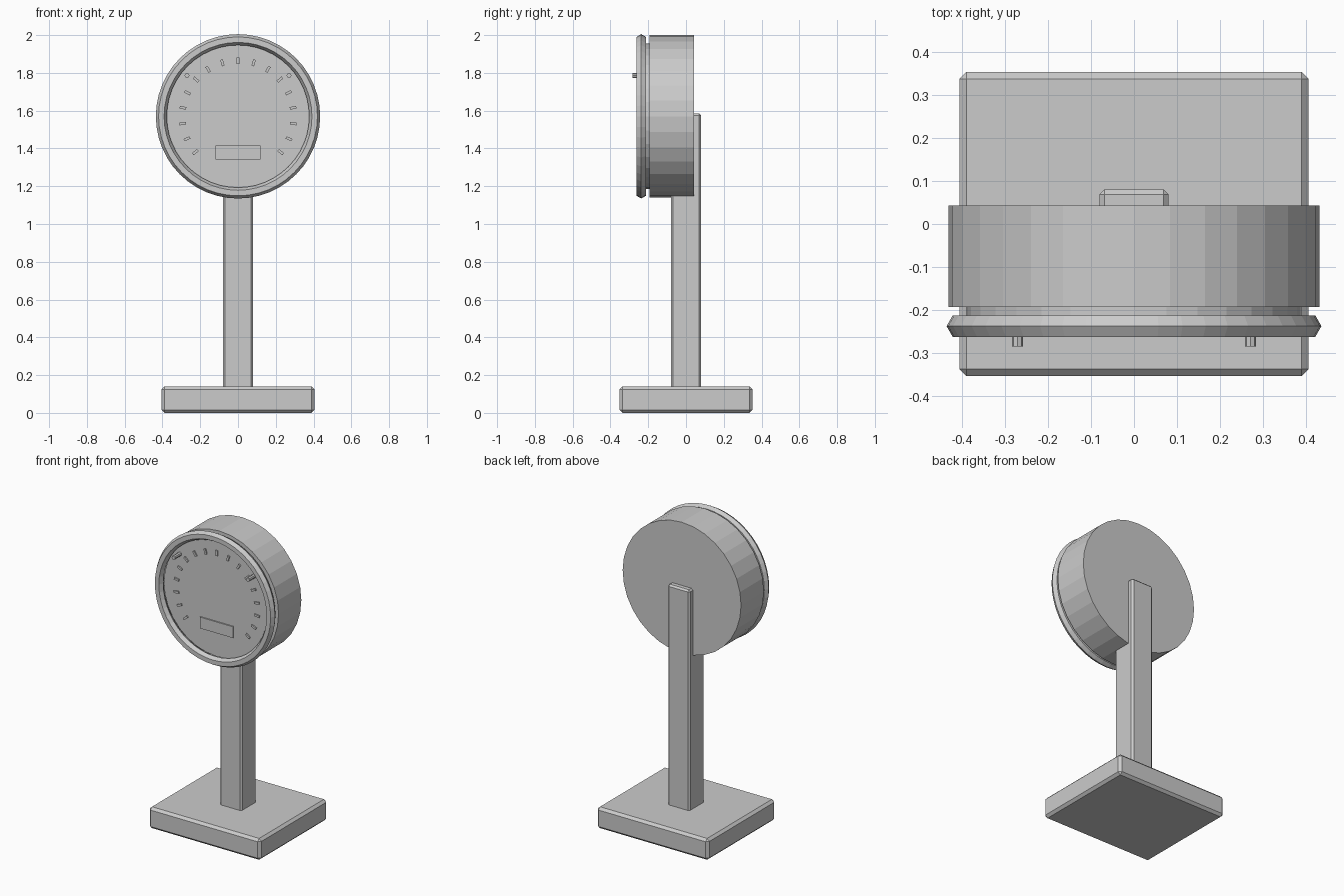
import bpy
import math
from mathutils import Matrix, Vector

cube = bpy.data.objects.get("Cube")
if cube:
    bpy.data.objects.remove(cube, do_unlink=True)

grey = bpy.data.materials.new("plain grey")
grey.use_nodes = True
grey.diffuse_color = (0.6, 0.6, 0.6, 1)
grey.node_tree.nodes["Principled BSDF"].inputs["Base Color"].default_value = (0.6, 0.6, 0.6, 1)

CENTRE = Vector((0, 0, 1.57))


def finish(name, bevel=0):
    ob = bpy.context.object
    ob.name = name
    ob.data.materials.append(grey)
    if bevel:
        mod = ob.modifiers.new("Bevel", "BEVEL")
        mod.width = bevel
        mod.segments = 1
    return ob


def box(name, centre, size, bevel=0, angle=0):
    bpy.ops.mesh.primitive_cube_add(size=1, location=centre, rotation=(0, -angle, 0))
    ob = bpy.context.object
    ob.data.transform(Matrix.Diagonal((*size, 1)))
    return finish(name, bevel)


def disc(name, radius, back, front, x=0, z=CENTRE.z, sides=32):
    bpy.ops.mesh.primitive_cylinder_add(
        vertices=sides, radius=radius, depth=back - front,
        location=(x, (back + front) / 2, z), rotation=(math.pi / 2, 0, 0))
    return finish(name)


# Stand
box("base", (0, 0, 0.07), (0.81, 0.705, 0.14), 0.016)
box("post", (0, 0, 0.855), (0.16, 0.16, 1.46), 0.011)

# Dial housing, face and bezel ring
disc("housing", 0.43, 0.043, -0.193)
disc("dial_face", 0.386, -0.18, -0.217)
bpy.ops.mesh.primitive_torus_add(
    major_segments=48, minor_segments=6, major_radius=0.406, minor_radius=0.029,
    location=(0, -0.237, CENTRE.z), rotation=(math.pi / 2, 0, 0))
finish("bezel")

# Scale marks around the dial
for i in range(17):
    a = math.radians(220 - 16.25 * i)
    spot = CENTRE + Vector((0.295 * math.cos(a), -0.219, 0.295 * math.sin(a)))
    box(f"scale_mark_{i + 1}", spot, (0.035, 0.012, 0.014), 0, a)

# Display plate and stop pins
box("display_plate", (0, -0.219, 1.378), (0.24, 0.012, 0.074))
for side, x in (("left", 0.27), ("right", -0.27)):
    disc(f"{side}_pin", 0.013, -0.21, -0.284, x, 1.786, 8)
